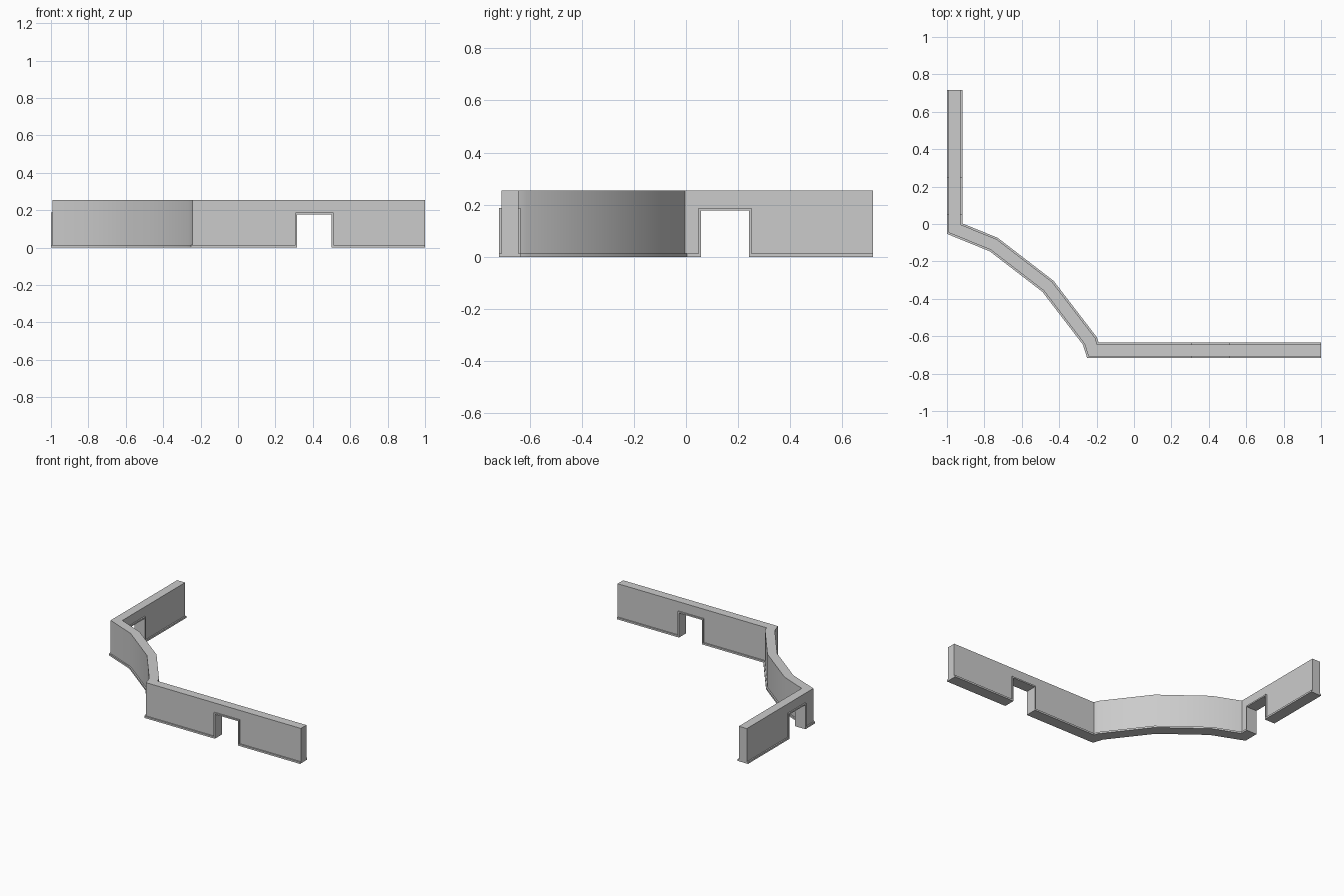
import bpy
import bmesh
import math
from mathutils import Vector

if "Cube" in bpy.data.objects:
    bpy.data.objects.remove(bpy.data.objects["Cube"], do_unlink=True)

WALL_HALF, TRIM_HALF = 0.032, 0.0415
WALL_H, SKIRT_H = 0.254, 0.013
DOOR_H, FRAME = 0.177, 0.01

# Centreline of the wall seen from above
PATH = [(-0.9585, 0.717), (-0.9585, -0.025), (-0.75, -0.11), (-0.46, -0.333),
        (-0.236, -0.625), (-0.22, -0.6755), (1, -0.6755)]

# Doorway centres, with their half sizes across x and y
DOORS = [((0.4085, -0.6755), (0.092, 0)), ((-0.9585, 0.15), (0, 0.092))]

plaster = bpy.data.materials.new("grey plaster")
plaster.use_nodes = True
GREY = (0.6, 0.6, 0.6, 1)
plaster.diffuse_color = GREY
plaster.node_tree.nodes["Principled BSDF"].inputs["Base Color"].default_value = GREY


def offset(points, distance):
    """Shift a polyline sideways with mitred corners."""
    pts = [Vector(p) for p in points]
    normals = []
    for a, b in zip(pts, pts[1:]):
        d = (b - a).normalized()
        normals.append(Vector((-d.y, d.x)))
    result = []
    for i, p in enumerate(pts):
        n0 = normals[max(i - 1, 0)]
        n1 = normals[min(i, len(normals) - 1)]
        result.append(p + (n0 + n1) * distance / (1 + n0.dot(n1)))
    return result


def prism(name, outline, z0, z1):
    """Extrude a flat outline between two heights."""
    bm = bmesh.new()
    face = bm.faces.new([bm.verts.new((p[0], p[1], z0)) for p in outline])
    top = bmesh.ops.extrude_face_region(bm, geom=[face])["geom"]
    verts = [v for v in top if isinstance(v, bmesh.types.BMVert)]
    bmesh.ops.translate(bm, verts=verts, vec=(0, 0, z1 - z0))
    bmesh.ops.recalc_face_normals(bm, faces=bm.faces)
    mesh = bpy.data.meshes.new(name)
    bm.to_mesh(mesh)
    bm.free()
    mesh.materials.append(plaster)
    obj = bpy.data.objects.new(name, mesh)
    bpy.context.collection.objects.link(obj)
    return obj


def strip(name, half, z0, z1, extend=0):
    """Follow the centreline with a band of constant width."""
    path = [Vector(p) for p in PATH]
    path[0].y += extend
    path[-1].x += extend
    return prism(name, offset(path, half) + offset(path, -half)[::-1], z0, z1)


def block(name, door, grow, depth, z0, z1):
    """Box around a doorway, through the wall."""
    (cx, cy), (hx, hy) = door
    hx = hx + grow if hx else depth
    hy = hy + grow if hy else depth
    corners = [(cx - hx, cy - hy), (cx + hx, cy - hy),
               (cx + hx, cy + hy), (cx - hx, cy + hy)]
    return prism(name, corners, z0, z1)


def combine(obj, other, operation):
    mod = obj.modifiers.new("combine", "BOOLEAN")
    mod.operation = operation
    mod.solver = "EXACT"
    mod.object = other
    bpy.context.view_layer.objects.active = obj
    bpy.ops.object.modifier_apply(modifier=mod.name)
    bpy.data.objects.remove(other, do_unlink=True)


# Wall, and the skirting with door frames that stands proud of it
wall = strip("wall", WALL_HALF, 0, WALL_H)
trim = strip("skirting_and_door_frames", TRIM_HALF, 0, SKIRT_H)
for door in DOORS:
    combine(trim, block("frame", door, FRAME, TRIM_HALF, 0, DOOR_H + FRAME), "UNION")
combine(trim, strip("core", WALL_HALF, -0.1, WALL_H + 0.1, 0.1), "DIFFERENCE")

# Door openings
for obj in (wall, trim):
    for door in DOORS:
        combine(obj, block("opening", door, 0, 0.1, -0.2, DOOR_H), "DIFFERENCE")

# Soft shading along the bend, crisp corners elsewhere
for obj in (wall, trim):
    bpy.ops.object.select_all(action="DESELECT")
    obj.select_set(True)
    bpy.context.view_layer.objects.active = obj
    bpy.ops.object.shade_smooth_by_angle(angle=math.radians(30))
